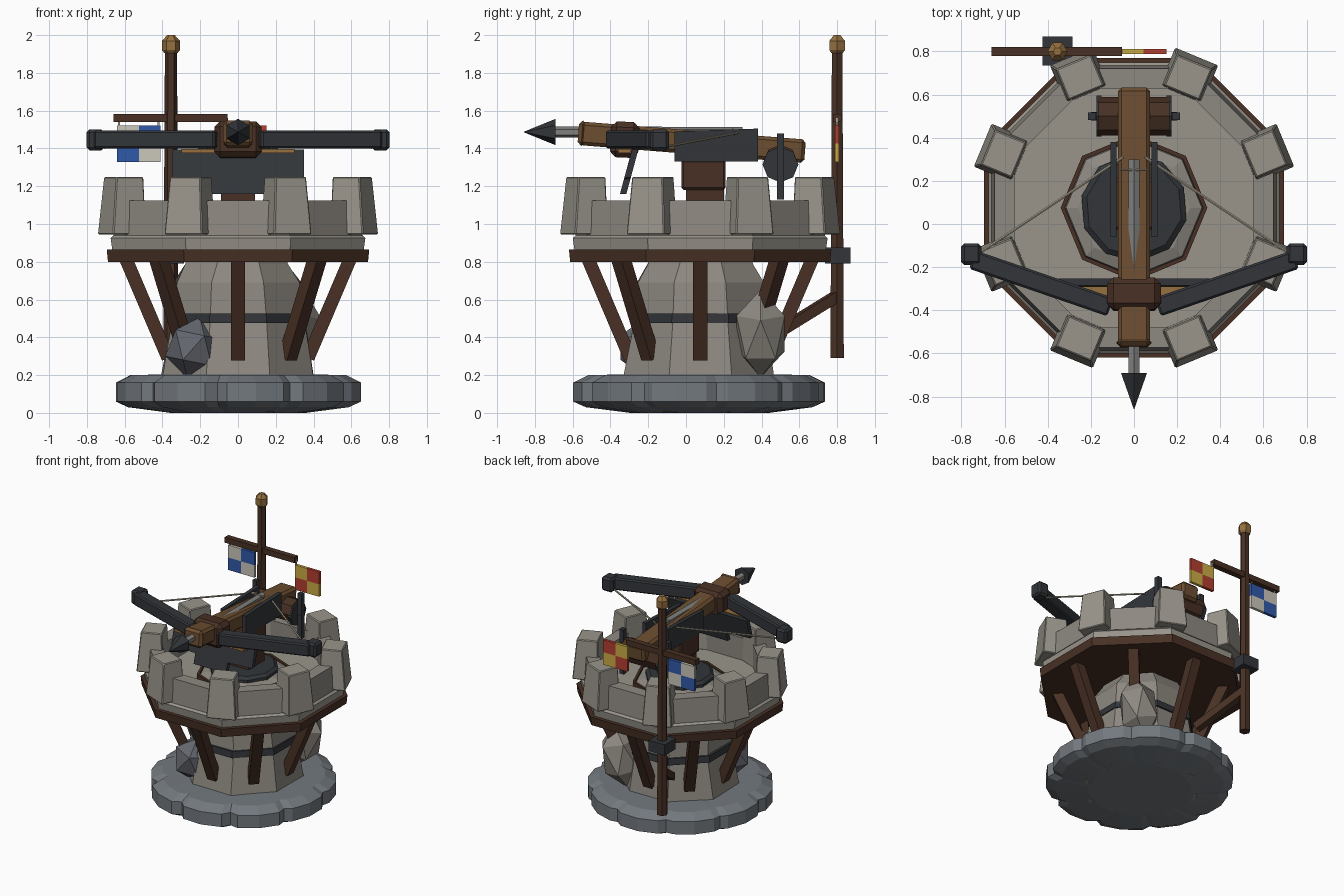
import bpy, bmesh, math, random
from mathutils import Vector, Matrix

if "Cube" in bpy.data.objects:
    bpy.data.objects.remove(bpy.data.objects["Cube"])

random.seed(4)
CY = 0.075                      # tower axis is at x = 0, y = CY
OCT = math.pi / 8


def material(name, r, g, b):
    m = bpy.data.materials.new(name)
    m.diffuse_color = (r, g, b, 1)
    m.use_nodes = True
    m.node_tree.nodes["Principled BSDF"].inputs["Base Color"].default_value = m.diffuse_color
    return m


STONE = material("stone", .32, .30, .26)
TOWER = material("tower_stone", .27, .25, .22)
SLATE = material("slate", .17, .19, .21)
ROCK = material("blue_rock", .13, .135, .16)
WOOD = material("wood", .15, .075, .03)
DARK = material("dark_wood", .065, .03, .018)
IRON = material("iron", .032, .036, .042)
STEEL = material("steel", .22, .22, .21)
BRASS = material("brass", .30, .16, .05)
CORD = material("cord", .42, .38, .29)
RED = material("red", .45, .05, .03)
YELLOW = material("yellow", .60, .42, .06)
BLUE = material("blue", .03, .10, .40)
WHITE = material("white", .60, .57, .50)


def finish(name, bm, mat, bevel=0):
    bmesh.ops.recalc_face_normals(bm, faces=bm.faces)
    me = bpy.data.meshes.new(name)
    bm.to_mesh(me)
    bm.free()
    me.materials.append(mat)
    ob = bpy.data.objects.new(name, me)
    bpy.context.collection.objects.link(ob)
    if bevel:
        mod = ob.modifiers.new("chamfer", 'BEVEL')
        mod.width, mod.segments = bevel, 1
    return ob


def loft(name, rings, mat, closed=False, bevel=0):
    """Skin a list of point rings; cap the ends, or join last to first."""
    bm = bmesh.new()
    rows = [[bm.verts.new(p) for p in ring] for ring in rings]
    n = len(rows[0])
    for a, b in zip(rows, rows[1:] + (rows[:1] if closed else [])):
        for i in range(n):
            bm.faces.new((a[i], a[(i + 1) % n], b[(i + 1) % n], b[i]))
    if not closed:
        bm.faces.new(rows[0])
        bm.faces.new(rows[-1])
    return finish(name, bm, mat, bevel)


def lathe(name, profile, mat, n=8, x=0, y=CY, rot=OCT, closed=False, jitter=0):
    rings = []
    for r, z in profile:
        rings.append([(x + (r + random.uniform(-jitter, jitter)) * math.cos(rot + i * math.tau / n),
                       y + (r + random.uniform(-jitter, jitter)) * math.sin(rot + i * math.tau / n), z)
                      for i in range(n)])
    return loft(name, rings, mat, closed)


def box(name, lo, hi, mat, bevel=0):
    bm = bmesh.new()
    lo, hi = Vector(lo), Vector(hi)
    bmesh.ops.create_cube(bm, size=1, matrix=Matrix.Translation((lo + hi) / 2) @ Matrix.Diagonal((*(hi - lo), 1)))
    return finish(name, bm, mat, bevel)


def beam(name, a, b, w, h, mat, bevel=0, sides=4, taper=1):
    """Bar from a to b: square when sides is 4, otherwise an n-sided rod of diameter w."""
    a, b = Vector(a), Vector(b)
    d = b - a
    m = Matrix.Translation((a + b) / 2) @ d.to_track_quat('Y', 'Z').to_matrix().to_4x4()
    bm = bmesh.new()
    if sides == 4:
        bmesh.ops.create_cube(bm, size=1, matrix=m @ Matrix.Diagonal((w, d.length, h, 1)))
    else:
        bmesh.ops.create_cone(bm, cap_ends=True, segments=sides, radius1=w / 2, radius2=w / 2 * taper,
                              depth=d.length, matrix=m @ Matrix.Rotation(-math.pi / 2, 4, 'X'))
    return finish(name, bm, mat, bevel)


def boulder(name, loc, scale, mat, turn):
    bm = bmesh.new()
    bmesh.ops.create_icosphere(bm, subdivisions=1, radius=1, matrix=Matrix.Translation(loc)
                               @ Matrix.Rotation(turn, 4, 'Y') @ Matrix.Diagonal((*scale, 1)))
    return finish(name, bm, mat)


def polar(r, a, z):
    return Vector((r * math.cos(a), CY + r * math.sin(a), z))


# Ground slab: ring of stones with notched outline
outline = []
for i in range(10):
    top = random.uniform(.645, .675)
    outline += [(i * 36, .625), (i * 36 + 5, top), (i * 36 + 18, top + .01), (i * 36 + 31, top)]
slab = [[polar(r * s, math.radians(a + 8), z) for a, r in outline]
        for s, z in ((.55, 0), (.9, .03), (1, .06), (1, .16), (.88, .20), (.5, .205))]
loft("ground_slab", slab, SLATE)

# Tower body, iron band and leaning rocks
lathe("tower_body", [(.41, .005), (.43, .2), (.385, .48), (.36, .69), (.29, .79), (.28, .84)], TOWER, jitter=.012)
lathe("tower_band", [(.37, .475), (.395, .475), (.39, .525), (.36, .525)], IRON, closed=True)
boulder("front_boulder", (-.235, -.215, .345), (.155, .155, .165), ROCK, .2)
boulder("rear_boulder", (.29, .395, .42), (.15, .15, .24), TOWER, .25)

# Wooden brackets under the deck
for i in range(8):
    a = i * math.pi / 4
    beam(f"bracket_{i}", polar(.37, a, .29), polar(.60, a, .83), .075, .07, DARK)

# Deck and parapet
lathe("deck_frame", [(.745, .80), (.752, .865)], DARK)
lathe("deck_stone", [(.72, .86), (.73, .925), (.70, .95)], STONE)
lathe("parapet_wall", [(.715, .94), (.70, 1.125), (.60, 1.125), (.60, .94)], TOWER, closed=True)
for i in range(8):
    a = OCT + i * math.pi / 4
    rings = []
    for half, z in ((.108, .945), (.088, 1.25)):
        c, u = polar(.665 if z < 1 else .655, a, z), Vector((math.cos(a), math.sin(a), 0))
        v = Vector((-u.y, u.x, 0))
        rings.append([c + half * (p * u * .88 + q * v) for p, q in ((1, 1), (-1, 1), (-1, -1), (1, -1))])
    loft(f"merlon_{i}", rings, STONE, bevel=.006)

# Turntable and pedestal
lathe("turntable_rim", [(.34, .94), (.34, .985), (.32, .985), (.32, .94)], DARK, rot=0, closed=True)
lathe("turntable_stone", [(.325, .94), (.315, .98), (.26, 1.0)], TOWER, rot=0)
lathe("turntable_plate", [(.25, .99), (.25, 1.02), (.225, 1.04)], IRON, n=10)
box("pedestal_post", (-.09, .0, 1.02), (.09, .2, 1.2), DARK)
box("pedestal_head", (-.105, -.025, 1.18), (.105, .21, 1.34), DARK, .012)

# Tilted front shield with brass trim
shield = [(-.35, 1.395), (.35, 1.395), (.35, 1.245), (.14, 1.235), (.14, 1.16), (-.14, 1.16), (-.14, 1.235), (-.35, 1.245)]
loft("front_shield", [[(x, -.30 + off + (z - 1.28) * .27, z) for x, z in shield] for off in (-.017, .017)], IRON)
box("shield_trim", (-.3, -.36, 1.375), (.3, -.29, 1.398), BRASS)

# Weapon stock, bow block and cheek plates
def stock_z(y):
    return 1.48 - (y + .56) * .08


beam("stock", (0, -.56, stock_z(-.56)), (0, .63, stock_z(.63)), .15, .125, WOOD, .018)
beam("bow_block", (0, -.40, 1.45), (0, -.25, 1.443), .25, .19, DARK, .03)
beam("stock_nose_collar", (0, -.57, 1.482), (0, -.53, 1.479), .16, .135, WOOD, .02)

for s, side in ((-1, "left"), (1, "right")):
    loft(f"cheek_plate_{side}", [[(s * x, y, z) for y, z in ((-.06, 1.33), (.38, 1.33), (.38, 1.505), (-.06, 1.49))]
                                 for x in (.08, .11)], IRON)
    # Bow limb, tip, string
    beam(f"bow_limb_{side}", (s * .11, -.385, 1.447), (s * .75, -.165, 1.447), .09, .095, IRON, .01)
    box(f"bow_tip_{side}", (s * .755 - .047, -.19, 1.39), (s * .755 + .047, -.09, 1.50), IRON, .015)
    beam(f"bow_string_{side}", (s * .71, -.13, 1.405), (s * .05, .31, 1.49), .014, .014, CORD, sides=6)
    # Winch wheel and crank
    beam(f"winch_wheel_{side}", (s * .15, .5, 1.315), (s * .175, .5, 1.315), .19, .19, IRON, sides=8)
    beam(f"crank_bar_{side}", (s * .195, .5, 1.13), (s * .195, .5, 1.48), .036, .036, IRON)
    beam(f"crank_hub_{side}", (s * .165, .5, 1.315), (s * .2, .5, 1.315), .04, .04, IRON, sides=8)
beam("winch_drum", (-.165, .5, 1.33), (.165, .5, 1.33), .18, .18, DARK, sides=8)
beam("string_latch", (-.065, .25, 1.505), (.065, .25, 1.505), .012, .012, CORD, sides=6)

# Bolt
beam("bolt_shaft", (0, .30, 1.485), (0, -.70, 1.487), .058, .058, STEEL, sides=6)
beam("bolt_head", (0, -.69, 1.487), (0, -.86, 1.487), .14, .14, IRON, sides=6, taper=.01)

# Banner pole, bracket and stay
PX, PY = -.355, .80
lathe("banner_pole", [(.041, .29), (.032, 1.93)], DARK, n=6, x=PX, y=PY, rot=0)
lathe("pole_finial", [(.035, 1.905), (.047, 1.92), (.047, 1.97), (.02, 2.0)], BRASS, n=6, x=PX, y=PY, rot=0)
box("pole_clamp", (PX - .07, .735, .79), (PX + .07, .87, .875), IRON)
beam("pole_stay", (-.19, .46, .41), (PX, PY, .62), .06, .055, DARK)
box("banner_bar", (-.66, PY - .022, 1.54), (-.055, PY + .022, 1.583), DARK)

# Chequered banners made of four panels each
for name, x0, c1, c2 in (("left", -.64, WHITE, BLUE), ("right", -.06, YELLOW, RED)):
    w = .115 if name == "left" else .105
    for i in range(2):
        for j in range(2):
            x, z = x0 + i * w, 1.425 - j * .097
            box(f"banner_{name}_{i}{j}", (x, PY - .011, z), (x + w, PY + .011, z + .097), c1 if i == j else c2)
    for k in ((.01, 2 * w - .01) if name == "left" else (.002,)):
        beam(f"banner_cord_{name}", (x0 + k, PY, 1.515), (x0 + k, PY, 1.56), .01, .01, CORD)
